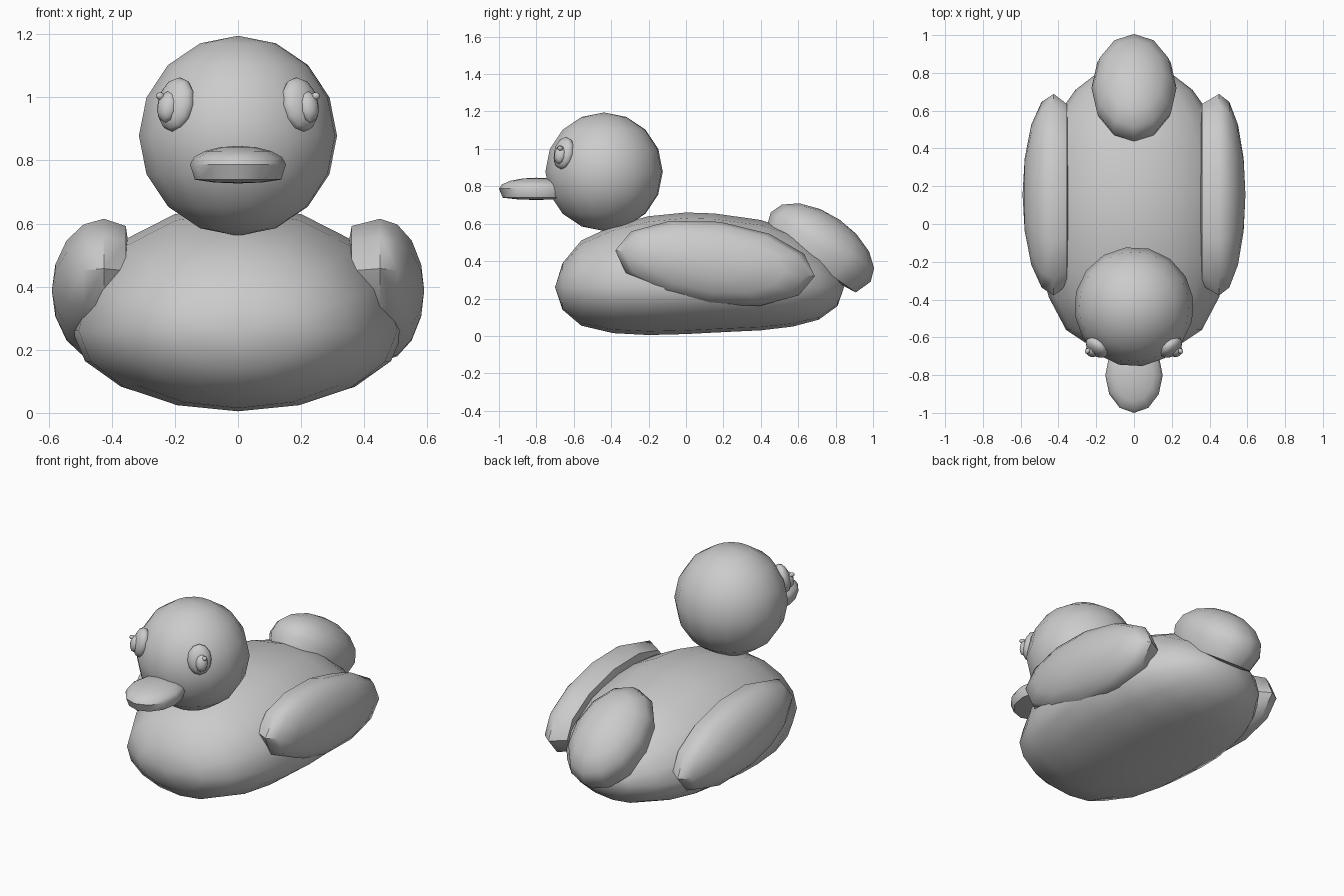
import bpy, bmesh
from math import sin, cos, pi, radians
from mathutils import Vector, Matrix

cube = bpy.data.objects.get("Cube")
if cube:
    bpy.data.objects.remove(cube, do_unlink=True)

grey = bpy.data.materials.new("plain grey")
grey.use_nodes = True
colour = (0.6, 0.6, 0.6, 1)
grey.diffuse_color = colour
grey.node_tree.nodes["Principled BSDF"].inputs["Base Color"].default_value = colour


def finish(name, bm, angle=45):
    """Turn a bmesh into a smooth-shaded object."""
    bmesh.ops.recalc_face_normals(bm, faces=bm.faces)
    mesh = bpy.data.meshes.new(name)
    bm.to_mesh(mesh)
    bm.free()
    mesh.materials.append(grey)
    obj = bpy.data.objects.new(name, mesh)
    bpy.context.collection.objects.link(obj)
    bpy.ops.object.select_all(action='DESELECT')
    obj.select_set(True)
    bpy.context.view_layer.objects.active = obj
    bpy.ops.object.shade_smooth_by_angle(angle=radians(angle))
    return obj


def skin(name, first_tip, rings, last_tip):
    """Closed skin over a row of rings with a point at each end."""
    bm = bmesh.new()
    loops = [[bm.verts.new(p) for p in ring] for ring in rings]
    a, b = bm.verts.new(first_tip), bm.verts.new(last_tip)
    n = len(loops[0])
    for i in range(n):
        j = (i + 1) % n
        bm.faces.new((a, loops[0][j], loops[0][i]))
        bm.faces.new((b, loops[-1][i], loops[-1][j]))
        for p, q in zip(loops, loops[1:]):
            bm.faces.new((p[i], p[j], q[j], q[i]))
    return finish(name, bm)


def pad(name, centre, along, across, out, length, width, bulge, back, sides=12):
    """Oval pad: domed on the outer side, shallow slab on the inner side."""
    c, u, v, w = Vector(centre), Vector(along), Vector(across), Vector(out)

    def ring(scale, depth):
        return [c + u * length * scale * cos(2 * pi * k / sides)
                + v * width * scale * sin(2 * pi * k / sides) + w * depth
                for k in range(sides)]

    rings = [ring(0.5, -back * 0.95), ring(0.9, -back * 0.8)]
    rings += [ring(cos(t), bulge * sin(t)) for t in (0, 0.4, 0.8, 1.2)]
    return skin(name, c - w * back, rings, c + w * bulge)


def ball(name, centre, radii, rotation=None, segments=16, rings=8):
    bm = bmesh.new()
    bmesh.ops.create_uvsphere(bm, u_segments=segments, v_segments=rings, radius=1)
    bm.transform(Matrix.Translation(centre) @ (rotation or Matrix()) @ Matrix.Diagonal((*radii, 1)))
    return finish(name, bm)


# Body: y, bottom, top, half width of each cross-section
sections = [
    (-0.66, 0.14, 0.39, 0.21), (-0.56, 0.055, 0.51, 0.36), (-0.39, 0.015, 0.59, 0.45),
    (-0.2, 0.005, 0.64, 0.505), (0, 0.01, 0.66, 0.525), (0.15, 0.018, 0.655, 0.525),
    (0.4, 0.03, 0.62, 0.48), (0.57, 0.05, 0.56, 0.41), (0.71, 0.087, 0.46, 0.31),
    (0.81, 0.16, 0.35, 0.18)]
waist = 0.26
body_rings = []
for y, low, high, half in sections:
    ring = []
    for k in range(16):
        s = sin(2 * pi * k / 16)
        ring.append((half * cos(2 * pi * k / 16), y,
                     waist + s * (high - waist if s > 0 else waist - low)))
    body_rings.append(ring)
skin("body", (0, -0.7, waist), body_rings, (0, 0.845, waist))

# Head
ball("head", (0, -0.438, 0.878), (0.317, 0.317, 0.317), Matrix.Rotation(radians(8), 4, 'Z'))

# Bill
pad("bill", (0, -0.8, 0.787), (0, -1, 0), (1, 0, 0), (0, 0, 1), 0.2, 0.152, 0.059, 0.06)

# Tail, sloping down to the rear
pad("tail", (0, 0.72, 0.475), (0, 0.823, -0.569), (1, 0, 0), (0, 0.569, 0.823),
    0.325, 0.225, 0.178, 0.115)

# Wings, tilted down to the rear
tilt = radians(7.4)
for side, x in ((1, 0.45), (-1, 0.425)):
    label = "left" if side > 0 else "right"
    pad(label + "_wing", (side * x, 0.155, 0.388), (0, cos(tilt), -sin(tilt)),
        (0, sin(tilt), cos(tilt)), (side, 0, 0), 0.538, 0.224, 0.59 - x, x - 0.338)

    # Eye: oval base, raised iris and a small glint
    out = Vector((side * 0.62, -0.74, 0.22))
    turn = out.to_track_quat('Z', 'Y').to_matrix().to_4x4()
    ball(label + "_eye", (side * 0.196, -0.653, 0.977), (0.068, 0.088, 0.042), turn, 12)
    ball(label + "_iris", (side * 0.223, -0.672, 0.97), (0.036, 0.052, 0.03), turn, 10, 6)
    ball(label + "_glint", (side * 0.245, -0.672, 1.003), (0.013, 0.013, 0.017), turn, 8, 6)
